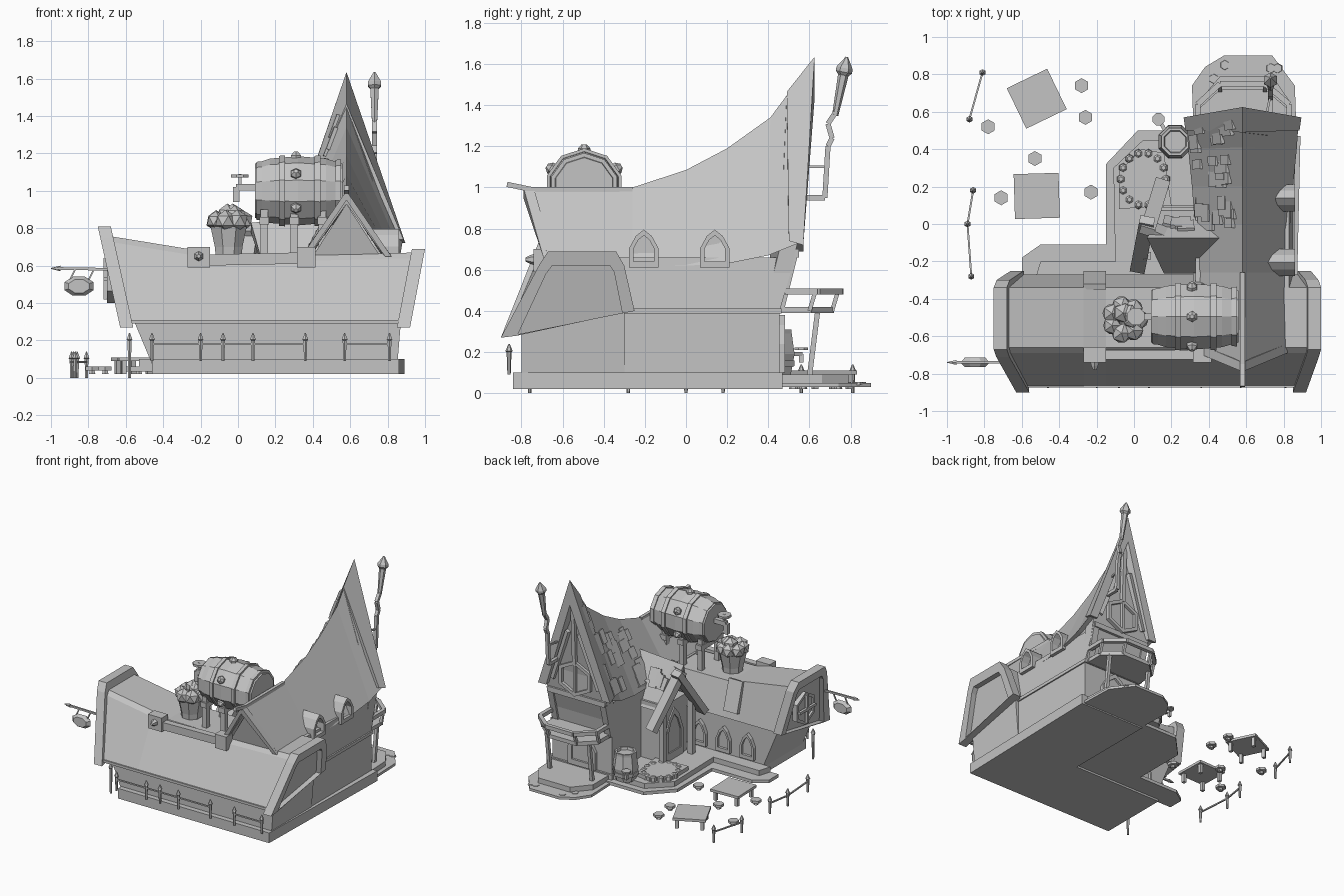
import bpy, bmesh, math, random
from mathutils import Vector, Matrix

random.seed(4)
start_cube = bpy.data.objects.get("Cube")
if start_cube:
    bpy.data.objects.remove(start_cube)

grey = bpy.data.materials.new("plain_grey")
grey.use_nodes = True
shade = (.55, .55, .55, 1)
grey.diffuse_color = shade
grey.node_tree.nodes["Principled BSDF"].inputs["Base Color"].default_value = shade


def finish(name, bm, matrix=None):
    bmesh.ops.recalc_face_normals(bm, faces=bm.faces)
    mesh = bpy.data.meshes.new(name)
    bm.to_mesh(mesh)
    bm.free()
    mesh.materials.append(grey)
    obj = bpy.data.objects.new(name, mesh)
    if matrix:
        obj.matrix_world = matrix
    bpy.context.collection.objects.link(obj)
    return obj


def loft(name, rings, matrix=None):
    """Skin a list of equal closed rings and cap both ends."""
    bm = bmesh.new()
    loops = [[bm.verts.new(p) for p in ring] for ring in rings]
    for a, b in zip(loops, loops[1:]):
        for i in range(len(a)):
            j = (i + 1) % len(a)
            bm.faces.new((a[i], a[j], b[j], b[i]))
    bm.faces.new(loops[0])
    bm.faces.new(loops[-1])
    return finish(name, bm, matrix)


def slab(name, outline, low, high):
    return loft(name, [[(x, y, z) for x, y in outline] for z in (low, high)])


def box(name, loc, size, yaw=0):
    bm = bmesh.new()
    bmesh.ops.create_cube(bm, size=1)
    bmesh.ops.scale(bm, vec=size, verts=bm.verts)
    return finish(name, bm, Matrix.Translation(loc) @ Matrix.Rotation(yaw, 4, 'Z'))


def beam(name, p, q, width, height):
    p, q = Vector(p), Vector(q)
    bm = bmesh.new()
    bmesh.ops.create_cube(bm, size=1)
    bmesh.ops.scale(bm, vec=(width, height, (q - p).length), verts=bm.verts)
    turn = (q - p).to_track_quat('Z', 'Y').to_matrix().to_4x4()
    return finish(name, bm, Matrix.Translation((p + q) / 2) @ turn)


def lathe(name, origin, profile, sides=8, axis=(0, 0, 1)):
    """Revolve (height, radius) pairs around an axis."""
    rings = []
    for h, r in profile:
        angles = [math.tau * (i + .5) / sides for i in range(sides)]
        rings.append([(r * math.cos(a), r * math.sin(a), h) for a in angles])
    turn = Vector(axis).to_track_quat('Z', 'Y').to_matrix().to_4x4()
    return loft(name, rings, Matrix.Translation(origin) @ turn)


def path(name, points, width):
    for p, q in zip(points, points[1:]):
        beam(name, p, q, width, width)


def recessed(name, loc, yaw, outline, depth, inset=.72):
    """Raised frame around a sunken panel, facing -y turned by yaw degrees."""
    mid = Vector((0, sum(p[1] for p in outline) / len(outline)))
    inner = [mid + (Vector(p) - mid) * inset for p in outline]
    rings = [[(x, y, z) for x, y in o] for o, z in
             ((outline, -depth), (outline, 0), (inner, 0), (inner, -depth * .4))]
    turn = Matrix.Rotation(math.radians(yaw), 4, 'Z') @ Matrix.Rotation(math.pi / 2, 4, 'X')
    return loft(name, rings, Matrix.Translation(loc) @ turn)


def arch(w, h):
    half = [(w / 2, 0), (w / 2, h * .5), (w * .27, h * .83)]
    return half + [(0, h)] + [(-x, y) for x, y in reversed(half)]


def polygon(w, h, sides=6):
    angles = [math.tau * (i + .5) / sides for i in range(sides)]
    return [(w * math.cos(a), h * math.sin(a)) for a in angles]


def chevron(apex, left, right, t):
    """Ring for a thick gable roof section."""
    apex, left, right = Vector(apex), Vector(left), Vector(right)
    across = (right - left).normalized() * t
    drop = Vector((0, 0, t * 2 * (apex.z - left.z) / (right - left).length))
    return [left, apex, right, right - across, apex - drop, left + across]


# base, terrace and porch
slab("base", [(-.46, -.84), (.86, -.84), (.89, .47), (.32, .47), (.32, -.27), (-.46, -.27)], .02, .1)
slab("lower_terrace", [(-.6, -.3), (-.6, -.18), (-.5, -.11), (-.15, -.11), (-.15, .32),
                       (.02, .5), (.4, .5), (.4, -.3)], .035, .06)
slab("upper_terrace", [(-.53, -.3), (-.5, -.2), (-.1, -.2), (-.11, .3), (.05, .45),
                       (.4, .45), (.4, -.3)], .06, .1)
slab("planter", [(-.08, .08), (-.08, .28), (.04, .4), (.16, .38), (.2, .1)], .1, .13)
slab("porch_step", [(.32, .45), (.31, .74), (.38, .84), (.48, .9), (.74, .9), (.86, .74), (.87, .45)], .03, .05)
slab("porch", [(.35, .45), (.35, .66), (.46, .79), (.74, .79), (.83, .66), (.84, .45)], .05, .09)
for i in range(14):
    a = i / 14 * math.tau
    spot = (.05 + .12 * math.cos(a), .24 + .14 * math.sin(a), .1)
    lathe("planter_stone", spot, [(0, .025), (.03, .022), (.038, .012)], 6)
for i in range(9):
    spot = (random.uniform(.4, .8), random.uniform(.72, .86), .04)
    lathe("paving_stone", spot, [(0, .03), (.014, .025)], 6)

# long hall walls and swept roof
loft("hall_walls", [[(l, -.8, z), (r, -.8, z), (r, -.3, z), (l, -.3, z)]
                    for z, l, r in ((.05, -.45, .85), (.41, -.6, .88))])
loft("hall_roof", [[(low, -.87, .3), (up, -.69, z - .03), (up, -.66, z), (up, -.34, z), (low, -.27, .4)]
                   for low, up, z in ((-.6, -.7, .76), (-.27, -.27, .69), (-.15, -.15, .66),
                                      (.35, .35, .655), (.88, .95, .67))])
for name, top, foot, head, thick in (("left", .69, .92, 1, -.07), ("right", .81, -.63, -.75, .07)):
    outer = [(-.9, .27), (-.71, top - .06), (-.67, top), (-.34, top), (-.3, top - .07), (-.25, .4)]
    inner = [(-.82, .28), (-.68, top - .11), (-.65, top - .07), (-.37, top - .07), (-.35, top - .1), (-.31, .39)]

    def ring(points, shift):
        return [(foot + (head - foot) * (z - .27) / (top - .27) + shift, y, z) for y, z in points]
    loft(name + "_end_frame", [ring(outer, thick), ring(outer, 0), ring(inner, 0), ring(inner, thick * .6)])
recessed("end_window", (-.7, -.5, .53), -90, polygon(.13, .13), .04, .8)
beam("window_bar", (-.71, -.5, .42), (-.71, -.5, .64), .02, .02)
beam("window_bar", (-.71, -.6, .53), (-.71, -.4, .53), .02, .02)
for x in (-.34, -.13, .08):
    recessed("hall_window", (x, -.27, .12), 180, arch(.12, .2), .05)
for x, w in ((-.21, .12), (.365, .1)):
    box("roof_strap", (x, -.7, .645), (w, .08, .11))
    beam("strap_back", (x, -.335, .69), (x, -.265, .46), w, .03)
lathe("roof_stud", (-.21, -.73, .65), [(0, .03), (.03, .02), (.05, .01)], 6, (0, -1, 0))
beam("roof_edge_rail", (-.16, -.7, .63), (.33, -.7, .64), .05, .06)
beam("eave_board", (-.58, -.865, .3), (.88, -.865, .3), .02, .02)

# tall wing walls, gables and roof
loft("wing_walls", [[(.33, -.66, z), (r, -.66, z), (r, y, z), (.33, y, z)]
                    for z, r, y in ((.05, .85, .455), (.4, .85, .455), (.66, .83, .53))])
box("wing_ledge", (.6, .08, .4), (.52, .77, .025))
loft("rear_gable", [[(x, y + d, z) for x, y, z in ((.34, .46, .4), (.83, .46, .4), (.84, .54, .72),
                                                   (.58, .57, 1.45), (.32, .54, .72))] for d in (-.08, 0)])
loft("front_gable", [[(x, -.53 - z * .2 + d, z) for x, z in ((.38, .62), (.78, .62), (.58, .93))] for d in (0, .05)])
sections = ((-.76, .985, -.67, .235, .66), (-.26, 1, -.26, .245, .63), (0, 1.085, 0, .255, .62),
            (.2, 1.19, .2, .27, .63), (.41, 1.34, .4, .29, .67), (.61, 1.61, .55, .3, .73))


def wing_ring(y, z, ye, w, ze, thick):
    return chevron((.58, y, z), (.58 - w, ye, ze), (.58 + w, ye, ze), thick)


loft("wing_roof", [wing_ring(*s, .04) for s in sections])
loft("rear_barge", [wing_ring(.49, 1.465, .5, .305, .74, .07), wing_ring(.625, 1.635, .57, .315, .72, .07)])
loft("front_barge", [wing_ring(-.79, 1, -.69, .24, .65, .035), wing_ring(-.74, 1, -.64, .24, .65, .035)])
path("ridge_pole", [(.58, -.87, 1.015), (.58, -.75, .99), (.58, -.26, .99)], .025)
for side in (-1, 1):
    beam("gable_brace", (.58 + side * .05, .575, 1.2), (.58 + side * .2, .545, .78), .03, .03)
    beam("corner_post", (.58 + side * .23, .53, .7), (.58 + side * .23, .455, .4), .05, .04)
beam("gable_tie", (.33, .53, .68), (.83, .53, .68), .04, .04)
beam("gable_post", (.58, .56, .95), (.58, .58, 1.4), .03, .03)
recessed("gable_window", (.58, .57, .83), 180, polygon(.16, .14), .06, .8)
beam("gable_window_bar", (.58, .56, .7), (.58, .56, .96), .02, .02)
recessed("rear_door", (.58, .48, .1), 180, arch(.24, .28), .04)
for y in (-.205, .14):
    recessed("roof_dormer", (.86, y, .61), 90, arch(.145, .185), .17, .68)


def shingle(a, b, f, s, name, reach):
    """Loose plank on the slope between two ridge-to-eave lines."""
    ridge, eave = (Vector(p).lerp(Vector(q), f) for p, q in zip(a, b))
    lift = Vector((0, 0, .01))
    beam(name, ridge.lerp(eave, s) + lift, ridge.lerp(eave, s + reach) + lift, random.uniform(.05, .09), .02)


# loose shingles on the inner roof slope
lines = [((.58, y, z), (.58 - w, ye, ze)) for y, z, ye, w, ze in sections]
for i in range(32):
    k = random.choice((2, 3, 4))
    shingle(lines[k], lines[k + 1], random.uniform(0, .8), random.uniform(.15, .8), "roof_shingle", .15)

# entrance cross gable in the corner, its eaves shorter than its ridge
box("entrance_walls", (.27, -.05, .32), (.28, .28, .46))
gable = [((rx, -.075, z), (ex, -.265, .5), (ex, .1, .5)) for rx, ex, z in ((.07, .16, .83), (.52, .4, .86))]
loft("entrance_roof", [chevron(*g, .03) for g in gable])
near, far = ((g[0], g[2]) for g in gable)
for i in range(6):
    shingle(near, far, random.uniform(.05, .5), random.uniform(.05, .4), "entrance_shingle", .25)
beam("entrance_barge", (.07, .02, .8), (.02, -.24, .42), .08, .05)
beam("entrance_barge", (.07, -.04, .8), (.15, .22, .4), .08, .05)
beam("entrance_post", (.07, -.17, .1), (.07, -.17, .55), .04, .04)
beam("entrance_post", (.12, .12, .1), (.12, .12, .55), .04, .04)
recessed("entrance_door", (.12, -.03, .1), -90, arch(.22, .4), .06)

# rear balcony
rim = [(.34, .47), (.34, .63), (.46, .74), (.7, .74), (.83, .63), (.83, .47)]
slab("balcony_floor", [(x, y - .02) for x, y in rim], .39, .42)
path("balcony_rail", [(x, y + .01, .495) for x, y in rim], .03)
for x, y in rim[1:-1]:
    beam("balcony_post", (x, y - .03, .4), (x, y, .5), .02, .02)
for x in (.4, .77):
    beam("balcony_support", (x, .6, .08), (x, .64, .4), .025, .025)

# roof barrel, stand, tap and mug
barrel = (0, -.495, 1)
lathe("roof_barrel", barrel, [(.09, .12), (.09, .145), (.17, .172), (.32, .185), (.47, .172), (.56, .145)], 10, (1, 0, 0))
for x, r in ((.1, .155), (.22, .187), (.41, .187), (.52, .165)):
    lathe("barrel_band", barrel, [(x, r), (x + .03, r + .003)], 10, (1, 0, 0))
for degrees in (90, 30, 150, -30, 210):
    a = math.radians(degrees)
    out = Vector((0, math.cos(a), math.sin(a)))
    lathe("barrel_stud", Vector((.31, -.495, 1)) + out * .17, [(0, .03), (.02, .03), (.04, .012)], 6, out)
for x in (.14, .3, .45):
    for y in (-.6, -.39):
        beam("barrel_leg", (x, y, .64), (x, y, .9), .04, .04)
    box("barrel_saddle", (x, -.495, .84), (.05, .28, .04))
path("tap_pipe", [(.1, -.495, 1.02), (-.01, -.495, 1.02), (-.01, -.495, .94)], .035)
beam("tap_stem", (.01, -.495, 1.02), (.01, -.495, 1.09), .015, .015)
lathe("tap_wheel", (.01, -.495, 1.07), [(0, .05), (.018, .05)], 8)
lathe("mug", (-.05, -.51, .65), [(0, .075), (.05, .08), (.16, .105)], 8)
for i in range(10):
    a, r = i * math.tau / 7, .075 if i < 7 else .035
    bm = bmesh.new()
    bmesh.ops.create_icosphere(bm, subdivisions=1, radius=random.uniform(.05, .06))
    finish("foam", bm, Matrix.Translation((-.05 + r * math.cos(a), -.51 + r * math.sin(a), .9 - r * .8)))

# crooked chimney lamp
path("lamp_pipe", [(.73, .52, .95), (.73, .675, .95), (.73, .69, 1.2), (.73, .71, 1.24),
                   (.73, .69, 1.31), (.73, .73, 1.37)], .025)
beam("lamp_bracket", (.7, .55, 1.1), (.73, .69, 1.1), .012, .012)
lathe("lamp", (.73, .725, 1.35), [(0, .015), (.2, .026), (.215, .04), (.235, .04), (.29, .006)], 6, (0, .2, 1))

# standing barrel with tap
lathe("yard_barrel", (.22, .44, .09), [(0, .075), (.1, .095), (.2, .08), (.22, .08), (.22, .065), (.2, .06)], 8)
lathe("yard_barrel_band", (.22, .44, .13), [(0, .093), (.03, .096)], 8)
path("yard_tap", [(.18, .48, .19), (.13, .56, .19), (.13, .56, .15)], .02)
lathe("yard_tap_wheel", (.13, .56, .21), [(0, .035), (.012, .035)], 8)

# hanging sign
beam("sign_pole", (-.98, -.74, .585), (-.66, -.74, .58), .014, .014)
lathe("sign_tip", (-.95, -.74, .585), [(0, .015), (.05, .002)], 6, (-1, 0, 0))
loft("sign_board", [[(-.85 + x * s, y, .49 + z * s) for x, z in polygon(.085, .055, 8)]
                    for y, s in ((-.765, .7), (-.74, 1), (-.715, .7))])
for x in (-.9, -.8):
    beam("sign_hanger", (x, -.74, .52), (x + .03, -.74, .58), .008, .008)


def fence(points, low, high):
    for x, y in points:
        lathe("fence_post", (x, y, low), [(0, .008), (high - .04, .012), (high - .035, .018), (high, .003)], 6)
    path("fence_rail", [(x, y, low + high * .6) for x, y in points], .01)


fence([(x, -.86) for x in (-.46, -.2, -.08, .08, .36)], .09, .15)
fence([(.57, -.86), (.81, -.86)], .09, .15)
fence([(-.58, -.76)], 0, .24)
fence([(-.81, .81), (-.88, .56)], 0, .14)
fence([(-.86, .18), (-.89, 0), (-.87, -.28)], 0, .14)

# tables and stools
for x, y, yaw in ((-.52, .67, .45), (-.52, .15, .03)):
    box("table_top", (x, y, .1), (.24, .24, .02), yaw)
    for i in range(4):
        a = yaw + math.pi / 4 + i * math.pi / 2
        box("table_leg", (x + .13 * math.cos(a), y + .13 * math.sin(a), .055), (.025, .025, .07), yaw)
for x, y in ((-.28, .74), (-.26, .57), (-.78, .52), (-.53, .35), (-.71, .14), (-.23, .17)):
    lathe("stool", (x, y, .02), [(0, .02), (.02, .015), (.02, .04), (.04, .04)], 6)
